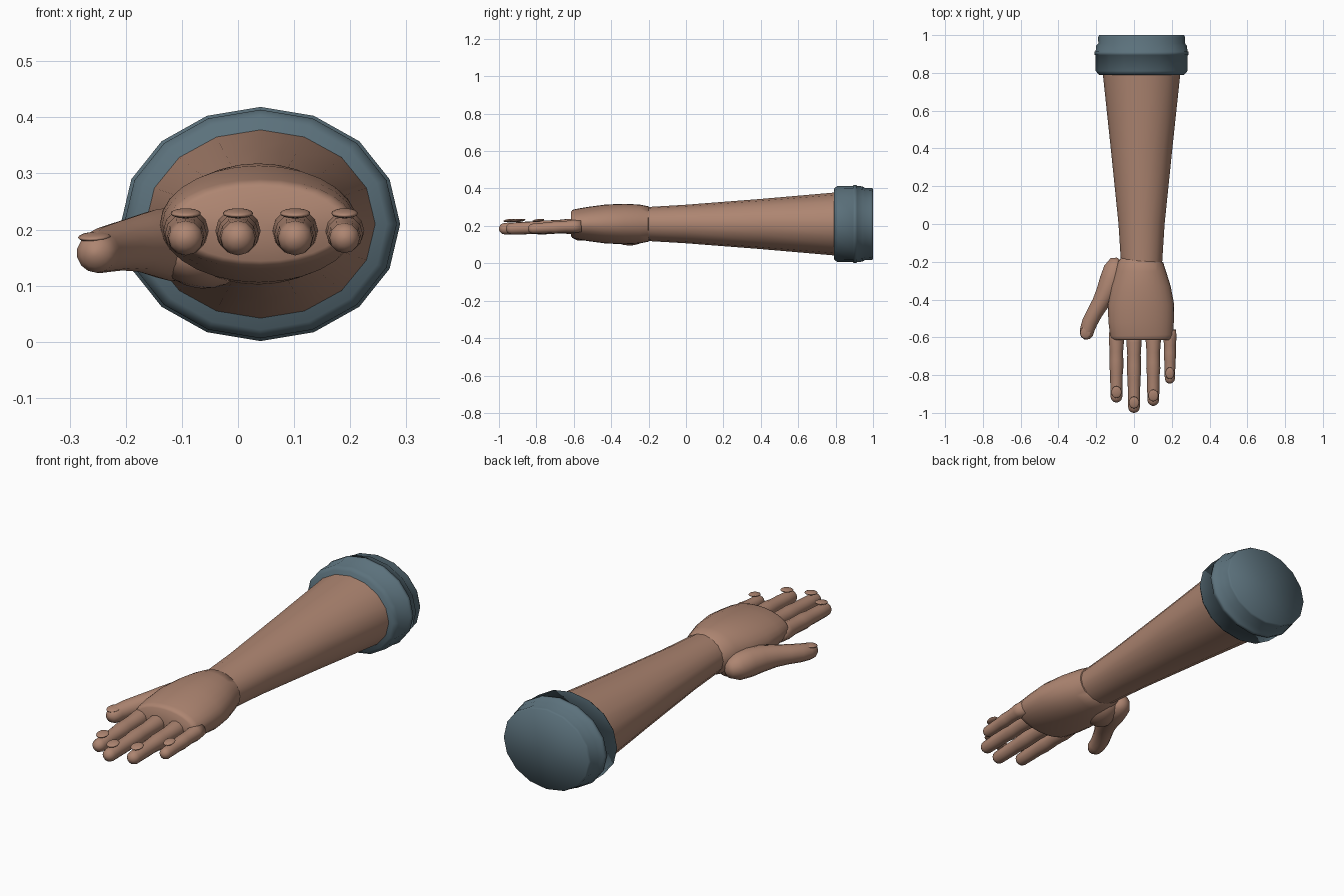
import bpy
import math
from mathutils import Vector

cube = bpy.data.objects.get("Cube")
if cube:
    bpy.data.objects.remove(cube)


def material(name, rgb):
    m = bpy.data.materials.new(name)
    m.use_nodes = True
    colour = (*rgb, 1)
    m.diffuse_color = colour
    bsdf = next(n for n in m.node_tree.nodes if n.type == "BSDF_PRINCIPLED")
    bsdf.inputs["Base Color"].default_value = colour
    return m


SKIN = material("skin", (0.42, 0.235, 0.165))
CLOTH = material("blue grey cloth", (0.105, 0.165, 0.20))


def loft(name, stations, sides, mat, sharp=None):
    """Skin elliptical rings (x, y, z, half width, half height) along a path."""
    centres = [Vector(s[:3]) for s in stations]
    last = len(stations) - 1
    verts, faces = [], []
    for i, s in enumerate(stations):
        along = centres[min(i + 1, last)] - centres[max(i - 1, 0)]
        along.normalize()
        side = along.cross(Vector((0, 0, 1))).normalized()
        up = side.cross(along)
        for k in range(sides):
            a = math.tau * k / sides
            verts.append(centres[i] + side * s[3] * math.sin(a) + up * s[4] * math.cos(a))
    for i in range(last):
        for k in range(sides):
            n = (k + 1) % sides
            a, b = i * sides, (i + 1) * sides
            faces.append((a + k, a + n, b + n, b + k))
    # close both ends with fans
    for ring, end in ((0, 0), (last, last)):
        verts.append(centres[end])
        c, a = len(verts) - 1, ring * sides
        for k in range(sides):
            n = (k + 1) % sides
            faces.append((c, a + n, a + k) if ring == 0 else (c, a + k, a + n))
    return finish(name, verts, faces, mat, sharp)


def finish(name, verts, faces, mat, sharp):
    mesh = bpy.data.meshes.new(name)
    mesh.from_pydata(verts, [], faces)
    mesh.materials.append(mat)
    obj = bpy.data.objects.new(name, mesh)
    bpy.context.collection.objects.link(obj)
    bpy.ops.object.select_all(action="DESELECT")
    obj.select_set(True)
    bpy.context.view_layer.objects.active = obj
    if sharp:
        bpy.ops.object.shade_smooth_by_angle(angle=math.radians(sharp))
    else:
        bpy.ops.object.shade_smooth()
    return obj


def nail(name, place, half_width, half_length, turn=0):
    bpy.ops.mesh.primitive_uv_sphere_add(segments=14, ring_count=8, location=place)
    obj = bpy.context.object
    obj.name = name
    obj.scale = (half_width, half_length, 0.008)
    obj.rotation_euler = (math.radians(8), 0, turn)
    obj.data.materials.append(SKIN)
    bpy.ops.object.shade_smooth()


AX, AZ = 0.04, 0.21  # arm axis

# forearm
loft("forearm", [(AX, y, AZ, rx, rz) for y, rx, rz in (
    (-0.22, 0.108, 0.09), (0.0, 0.122, 0.103), (0.4, 0.163, 0.134),
    (0.85, 0.211, 0.173))], 16, SKIN, 40)

# rolled sleeve cuff with a raised band and a stepped back end
cuff = ((0.79, 0.225), (0.81, 0.243), (0.893, 0.244), (0.895, 0.249),
        (0.912, 0.249), (0.915, 0.243), (0.945, 0.24), (0.957, 0.229),
        (0.99, 0.23), (1.0, 0.224))
loft("sleeve_cuff", [(AX, y, AZ, r, r * 0.838) for y, r in cuff], 16, CLOTH)

# palm
loft("palm", [(x, y, AZ, rx, rz) for x, y, rx, rz in (
    (0.036, -0.19, 0.105, 0.085), (0.035, -0.2, 0.119, 0.094),
    (0.035, -0.25, 0.134, 0.104), (0.036, -0.33, 0.158, 0.108),
    (0.037, -0.43, 0.176, 0.104), (0.038, -0.52, 0.173, 0.092),
    (0.04, -0.59, 0.166, 0.08), (0.04, -0.607, 0.16, 0.075),
    (0.04, -0.615, 0.148, 0.066))], 28, SKIN, 50)

# fingers: gentle knuckle swellings and a round tip
fingers = {"index": (-0.093, -0.945, 0.031), "middle": (0.0, -1.0, 0.031),
           "ring": (0.102, -0.963, 0.031), "little": (0.19, -0.845, 0.027)}
SHAPE = ((0, 1.2), (0.16, 1.3), (0.32, 1.15), (0.46, 1.17), (0.55, 1.2),
         (0.65, 1.08), (0.78, 1.06), (0.88, 1.03))
for name, (x, tip, r) in fingers.items():
    base = -0.56
    path = []
    for t, k in SHAPE:
        y = base + (tip + r - base) * t
        path.append((x, y, 0.2 - 0.015 * t, r * k, r * k))
    for a in (0, 30, 55, 75, 87):
        a = math.radians(a)
        path.append((x, tip + r - r * math.sin(a), 0.185, r * math.cos(a), r * math.cos(a)))
    loft(name + "_finger", path, 12, SKIN)
    nail(name + "_nail", (x, tip + 0.055, 0.229), r * 0.88, 0.032)

# thumb with a fleshy base
loft("thumb", [
    (-0.075, -0.19, 0.172, 0.02, 0.02), (-0.083, -0.2, 0.172, 0.046, 0.042),
    (-0.098, -0.24, 0.172, 0.064, 0.062), (-0.118, -0.30, 0.174, 0.066, 0.066),
    (-0.145, -0.36, 0.176, 0.057, 0.06), (-0.178, -0.42, 0.175, 0.047, 0.05),
    (-0.208, -0.47, 0.171, 0.043, 0.044), (-0.234, -0.52, 0.165, 0.042, 0.041),
    (-0.248, -0.56, 0.16, 0.039, 0.038), (-0.252, -0.585, 0.158, 0.036, 0.035),
    (-0.255, -0.603, 0.158, 0.025, 0.025), (-0.256, -0.612, 0.158, 0.006, 0.006)],
    14, SKIN)
nail("thumb_nail", (-0.256, -0.575, 0.187), 0.029, 0.033, math.radians(-15))

# heel of the thumb, bulging under the palm
bpy.ops.mesh.primitive_uv_sphere_add(segments=20, ring_count=12, location=(-0.065, -0.3, 0.158))
heel = bpy.context.object
heel.name = "thumb_heel"
heel.scale = (0.075, 0.105, 0.062)
heel.rotation_euler = (0, math.radians(15), math.radians(-25))
heel.data.materials.append(SKIN)
bpy.ops.object.shade_smooth()
